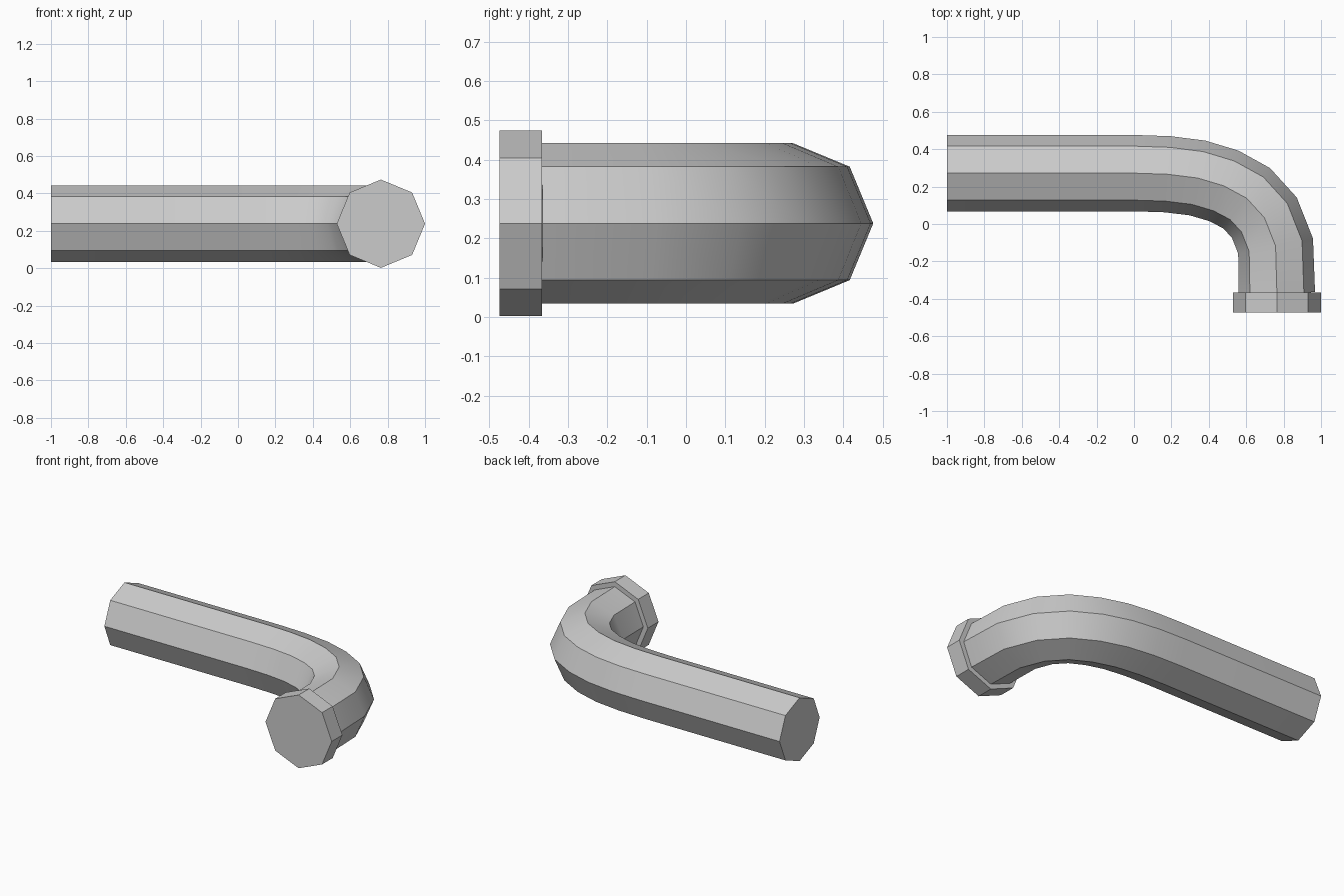
import bpy, bmesh, math
from mathutils import Vector

if "Cube" in bpy.data.objects:
    bpy.data.objects.remove(bpy.data.objects["Cube"])

SIDES = 8
Z = 0.238

def swept_tube(name, path, radius):
    """Closed tube with an octagonal section along a flat path."""
    pts = [Vector((x, y, Z)) for x, y in path]
    dirs = [(b - a).normalized() for a, b in zip(pts, pts[1:])]
    bm = bmesh.new()
    rings = []
    for i, p in enumerate(pts):
        t = (dirs[max(i - 1, 0)] + dirs[min(i, len(dirs) - 1)]).normalized()
        side = Vector((-t.y, t.x, 0))
        rings.append([bm.verts.new(p + radius * (side * math.cos(a) + Vector((0, 0, math.sin(a)))))
                      for a in (2 * math.pi * k / SIDES for k in range(SIDES))])
    for r, s in zip(rings, rings[1:]):
        for k in range(SIDES):
            n = (k + 1) % SIDES
            bm.faces.new((r[k], r[n], s[n], s[k]))
    bm.faces.new(rings[0])
    bm.faces.new(rings[-1])
    bmesh.ops.recalc_face_normals(bm, faces=bm.faces)
    me = bpy.data.meshes.new(name)
    bm.to_mesh(me)
    bm.free()
    ob = bpy.data.objects.new(name, me)
    bpy.context.collection.objects.link(ob)
    bpy.ops.object.select_all(action='DESELECT')
    ob.select_set(True)
    bpy.context.view_layer.objects.active = ob
    bpy.ops.object.shade_smooth_by_angle(angle=math.radians(30))
    return ob

# Bent pipe: long straight run, then an elbow turning to the front
swept_tube("bent_pipe", [(-1, .272), (0, .272), (.18, .266), (.34, .246), (.48, .204),
                         (.602, .138), (.697, .034), (.757, -.118), (.764, -.37)], 0.204)

# End collar: wider octagonal cap on the pipe mouth
bpy.ops.mesh.primitive_cylinder_add(vertices=SIDES, radius=0.236, depth=0.108,
                                    location=(.764, -.42, Z), rotation=(math.pi / 2, 0, 0))
bpy.context.object.name = "end_collar"
